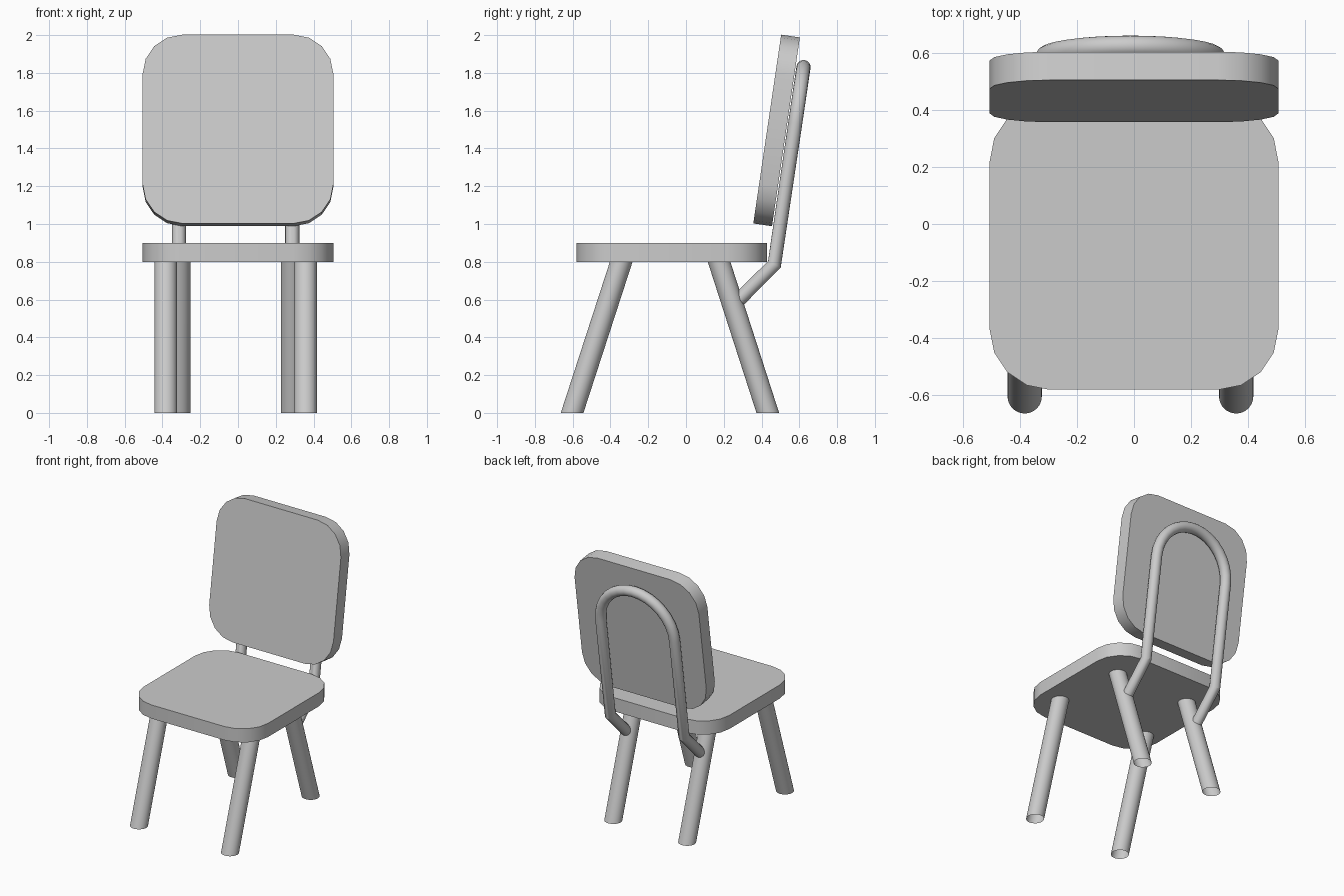
import bpy, bmesh
from math import sin, cos, pi, radians

if "Cube" in bpy.data.objects:
    bpy.data.objects.remove(bpy.data.objects["Cube"])

CX = -0.0125   # legs and tube sit slightly off centre


def finish(name, bm):
    bmesh.ops.recalc_face_normals(bm, faces=bm.faces)
    me = bpy.data.meshes.new(name)
    bm.to_mesh(me)
    bm.free()
    ob = bpy.data.objects.new(name, me)
    bpy.context.collection.objects.link(ob)
    smooth(ob)
    return ob


def smooth(ob):
    bpy.ops.object.select_all(action='DESELECT')
    ob.select_set(True)
    bpy.context.view_layer.objects.active = ob
    bpy.ops.object.shade_smooth_by_angle(angle=radians(35))


def rounded_panel(name, half, radius, thick, segs=4):
    """Square slab with rounded corners, extruded along local z."""
    bm = bmesh.new()
    ring = []
    for q, (sx, sy) in enumerate([(1, 1), (-1, 1), (-1, -1), (1, -1)]):
        for i in range(segs + 1):
            a = (q + i / segs) * pi / 2
            ring.append(bm.verts.new((sx * (half - radius) + radius * cos(a),
                                      sy * (half - radius) + radius * sin(a), 0)))
    face = bm.faces.new(ring)
    ext = bmesh.ops.extrude_face_region(bm, geom=[face], use_keep_orig=True)
    top = [v for v in ext['geom'] if isinstance(v, bmesh.types.BMVert)]
    bmesh.ops.translate(bm, verts=top, vec=(0, 0, thick))
    return finish(name, bm)


def slanted_leg(name, x, y_floor, y_top, r=0.06, height=0.8, n=32):
    """Open tube with level circular ends, sheared along y."""
    bm = bmesh.new()
    rings = [[bm.verts.new((x + r * cos(2 * pi * i / n), y + r * sin(2 * pi * i / n), z))
              for i in range(n)] for y, z in ((y_floor, 0), (y_top, height))]
    for i in range(n):
        j = (i + 1) % n
        bm.faces.new((rings[0][i], rings[0][j], rings[1][j], rings[1][i]))
    return finish(name, bm)


# Seat
seat = rounded_panel("seat", 0.505, 0.21, 0.1)
seat.location = (0, -0.075, 0.8)

# Backrest, leaning backwards
tilt = radians(8.4)
back = rounded_panel("backrest", 0.505, 0.21, 0.1)
back.location = (0, 0.529, 1.488)
back.rotation_euler = (pi / 2 - tilt, 0, 0)

# Legs
for s, side in ((-1, "left"), (1, "right")):
    slanted_leg("front_leg_" + side, CX + s * 0.37, -0.603, -0.343)
    slanted_leg("back_leg_" + side, CX + s * 0.30, 0.433, 0.175)

# Bent tube holding the backrest: legs, lower bends and a tilted half circle
R, bend_y, bend_z, straight = 0.30, 0.468, 0.787, 0.755
path = [(-R, 0.25, 0.569), (-R, bend_y, bend_z)]
for i in range(17):
    a = pi - pi * i / 16
    h = straight + R * sin(a)
    path.append((R * cos(a), bend_y + h * sin(tilt), bend_z + h * cos(tilt)))
path += [(R, bend_y, bend_z), (R, 0.25, 0.569)]

cu = bpy.data.curves.new("support_tube", 'CURVE')
cu.dimensions = '3D'
cu.bevel_depth = 0.0375
cu.bevel_resolution = 6
cu.use_fill_caps = True
sp = cu.splines.new('POLY')
sp.points.add(len(path) - 1)
for p, (x, y, z) in zip(sp.points, path):
    p.co = (x + CX, y, z, 1)
tube = bpy.data.objects.new("support_tube", cu)
bpy.context.collection.objects.link(tube)
bpy.ops.object.select_all(action='DESELECT')
tube.select_set(True)
bpy.context.view_layer.objects.active = tube
bpy.ops.object.convert(target='MESH')
smooth(bpy.context.view_layer.objects.active)
